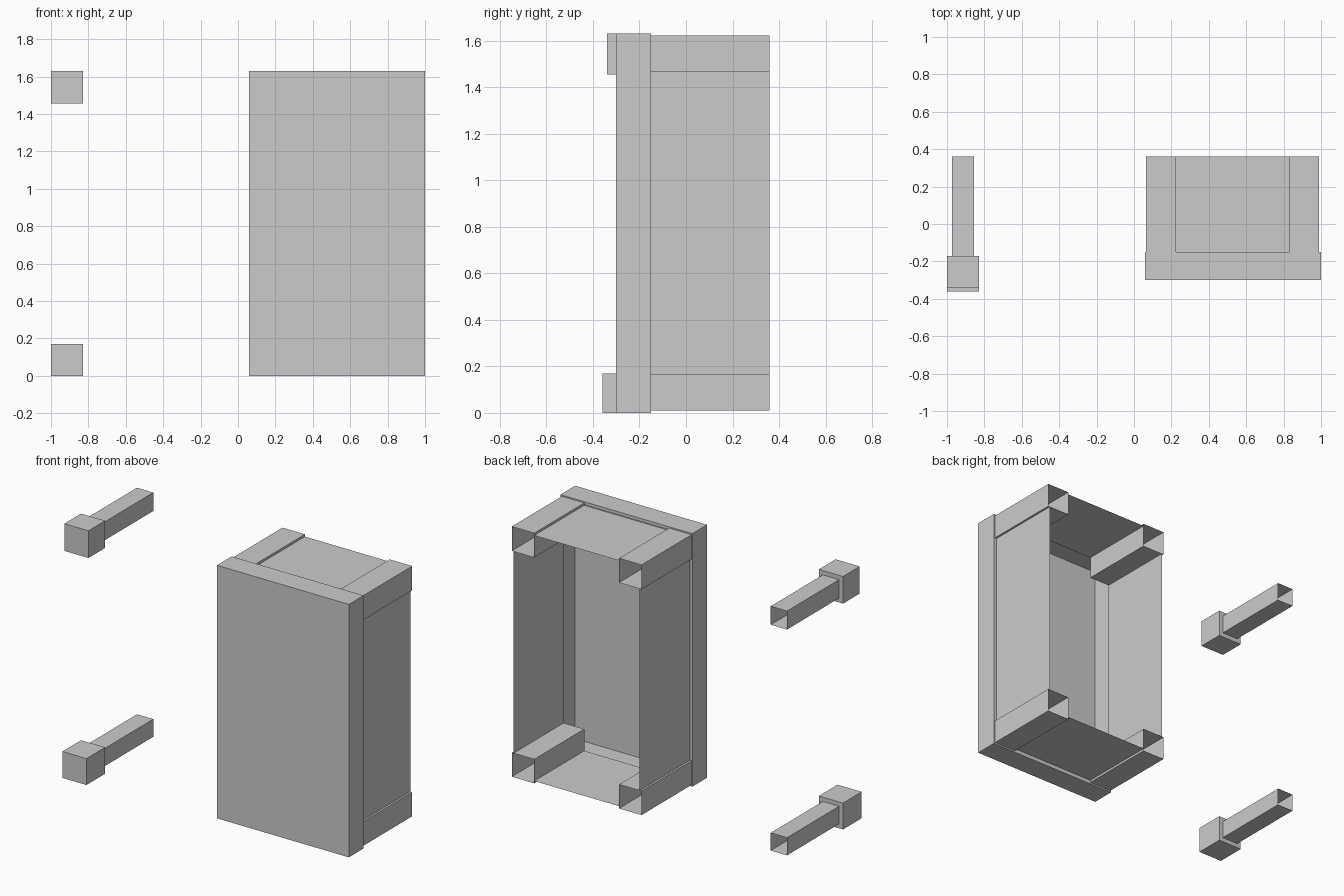
import bpy, bmesh

if "Cube" in bpy.data.objects:
    bpy.data.objects.remove(bpy.data.objects["Cube"])


def sheet(name, quads):
    """One object made from thin flat-faced surfaces."""
    bm = bmesh.new()
    for q in quads:
        bm.faces.new([bm.verts.new(p) for p in q])
    bmesh.ops.remove_doubles(bm, verts=bm.verts, dist=0.0001)
    bmesh.ops.recalc_face_normals(bm, faces=bm.faces)
    me = bpy.data.meshes.new(name)
    bm.to_mesh(me)
    bm.free()
    ob = bpy.data.objects.new(name, me)
    bpy.context.collection.objects.link(ob)
    return ob


def rect(x0, x1, z0, z1, y):
    return [(x0, y, z0), (x1, y, z0), (x1, y, z1), (x0, y, z1)]


def bridge(a, b):
    """Four quads joining two rectangular loops."""
    return [[a[i], a[(i + 1) % 4], b[(i + 1) % 4], b[i]] for i in range(4)]


BACK, JOIN, FRONT = 0.36, -0.15, -0.30

# Front door shell: closed front, sides, hollow behind with a narrow rim
outer = rect(0.06, 1.0, 0.0, 1.63, FRONT)
rear = rect(0.06, 1.0, 0.0, 1.63, JOIN)
rim = rect(0.075, 0.98, 0.025, 1.61, JOIN)
sheet("front_shell", [outer] + bridge(outer, rear) + bridge(rear, rim))

# Corner tubes, open at the back
for side, x0, x1 in (("left", 0.065, 0.225), ("right", 0.83, 0.99)):
    for level, z0, z1 in (("lower", 0.01, 0.165), ("upper", 1.465, 1.622)):
        sheet(f"{level}_{side}_tube",
              bridge(rect(x0, x1, z0, z1, JOIN), rect(x0, x1, z0, z1, BACK)))

# Side walls run between upper and lower tubes
for side, x in (("left", 0.078), ("right", 0.977)):
    sheet(f"{side}_wall", [[(x, JOIN, 0.165), (x, BACK, 0.165),
                            (x, BACK, 1.465), (x, JOIN, 1.465)]])

# Top and bottom run between left and right tubes
for level, z in (("bottom", 0.025), ("top", 1.607)):
    sheet(f"{level}_panel", [[(0.225, JOIN, z), (0.83, JOIN, z),
                              (0.83, BACK, z), (0.225, BACK, z)]])

# Loose pegs: square head stepping down to a hollow square shaft
for level, z0, z1, front in (("lower", 0.0, 0.17, -0.36), ("upper", 1.455, 1.63, -0.34)):
    face = rect(-1.0, -0.828, z0, z1, front)
    shoulder = rect(-1.0, -0.828, z0, z1, -0.17)
    neck = rect(-0.972, -0.856, z0 + 0.028, z1 - 0.028, -0.17)
    end = rect(-0.972, -0.856, z0 + 0.028, z1 - 0.028, BACK)
    sheet(f"{level}_peg", [face] + bridge(face, shoulder)
          + bridge(shoulder, neck) + bridge(neck, end))
